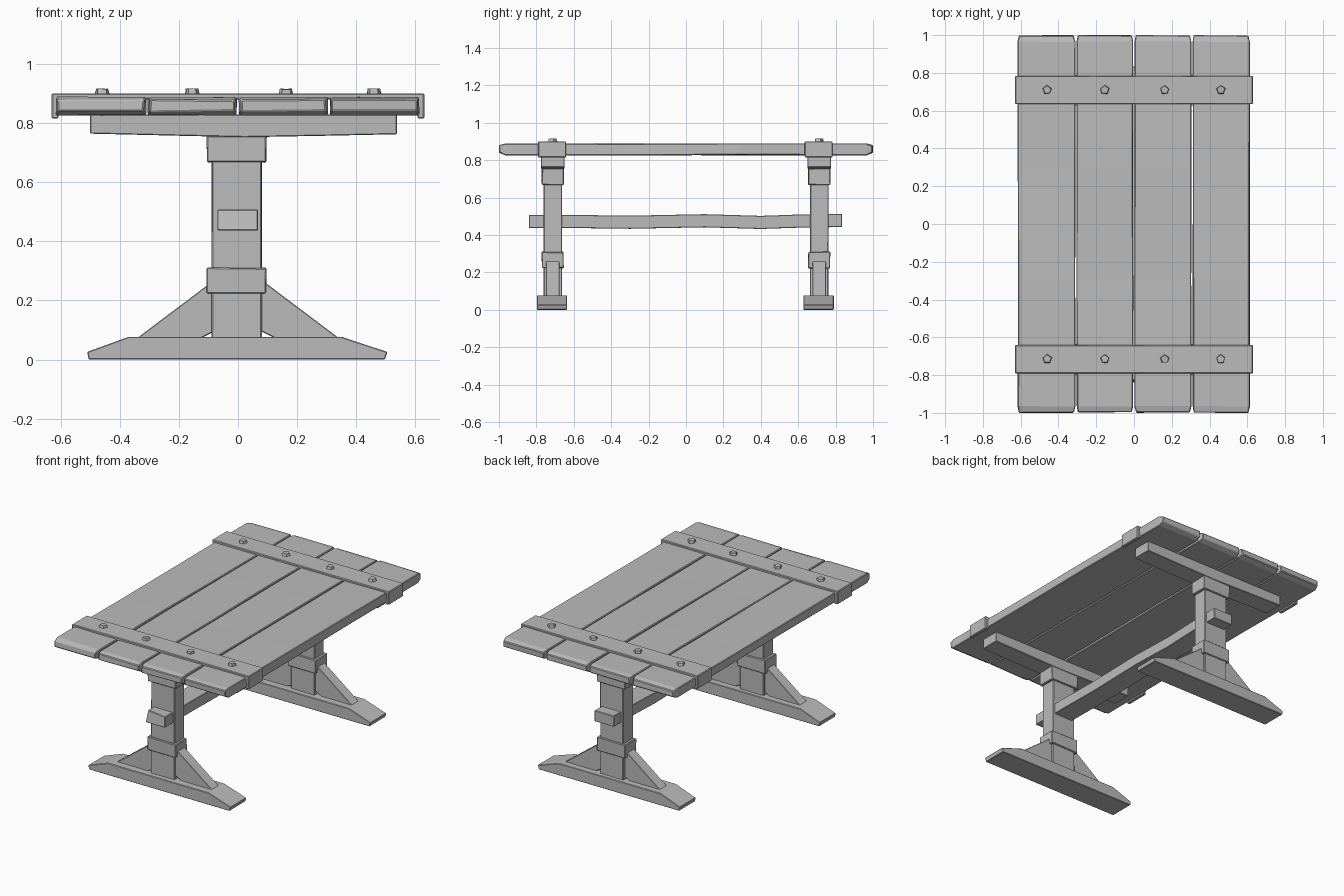
import bpy, bmesh, random
from mathutils import Vector

random.seed(4)
cube = bpy.data.objects.get("Cube")
if cube:
    bpy.data.objects.remove(cube, do_unlink=True)

grey = bpy.data.materials.new("plain grey wood")
grey.use_nodes = True
colour = (0.5, 0.5, 0.5, 1)
grey.diffuse_color = colour
grey.node_tree.nodes["Principled BSDF"].inputs["Base Color"].default_value = colour


def finish(name, bm, bevel=0, jitter=0):
    """Roughen the corners a little and turn the bmesh into an object."""
    for v in bm.verts:
        v.co += Vector([random.uniform(-jitter, jitter) for _ in range(3)])
    bmesh.ops.recalc_face_normals(bm, faces=bm.faces)
    mesh = bpy.data.meshes.new(name)
    bm.to_mesh(mesh)
    bm.free()
    mesh.materials.append(grey)
    obj = bpy.data.objects.new(name, mesh)
    bpy.context.collection.objects.link(obj)
    if bevel:
        mod = obj.modifiers.new("worn edges", "BEVEL")
        mod.width = bevel
        mod.segments = 1
    return obj


def loft(name, rings, bevel=0, jitter=0):
    """Skin a row of equal-sized point rings and cap both ends."""
    bm = bmesh.new()
    rows = [[bm.verts.new(p) for p in ring] for ring in rings]
    n = len(rows[0])
    for a, b in zip(rows, rows[1:]):
        for i in range(n):
            j = (i + 1) % n
            bm.faces.new((a[i], a[j], b[j], b[i]))
    bm.faces.new(rows[0])
    bm.faces.new(rows[-1])
    return finish(name, bm, bevel, jitter)


def slab(name, profile, y0, y1, bevel=0, jitter=0):
    """Extrude an x-z outline along y."""
    return loft(name, [[(x, y, z) for x, z in profile] for y in (y0, y1)], bevel, jitter)


def rect(x0, x1, z0, z1):
    return [(x0, z0), (x1, z0), (x1, z1), (x0, z1)]


def box(name, x0, x1, y0, y1, z0, z1, bevel=0.004, jitter=0.002):
    return slab(name, rect(x0, x1, z0, z1), y0, y1, bevel, jitter)


# Table top planks with tapered ends
for i, (x0, x1) in enumerate([(-.615, -.312), (-.303, -.006), (.004, .302), (.311, .612)]):
    rings = []
    for y, inset in ((-.998, .014), (-.965, 0), (-.3, 0), (.3, 0), (.965, 0), (.998, .014)):
        z0, z1 = .827 + inset, .888 - inset * .7
        rings.append([(x, y, z) for x, z in rect(x0 + inset / 2, x1 - inset / 2, z0, z1)])
    loft(f"top_plank_{i + 1}", rings, 0.004, 0.0025)

# Long stretcher with a gentle sag and one slanted end
rings = []
for y, lift in ((-.84, 0), (-.6, 0), (-.3, -.004), (.1, .004), (.4, -.005), (.6, .002), (.835, .005)):
    rings.append([(x, y, z + lift) for x, z in rect(-.07, .068, .437, .507)])
rings[0] = [(x, y + (.025 if z > .47 and x < 0 else 0), z) for x, y, z in rings[0]]
loft("stretcher", rings, 0.003)

# Each end: strap, nails, trestle and foot
for end, c in (("front", -.715), ("back", .71)):
    strap = [(-.63, .815), (-.63, .9), (.63, .9), (.63, .815), (.607, .815),
             (.607, .88), (-.607, .88), (-.607, .815)]
    slab(f"{end}_strap", strap, c - .076, c + .074, 0.004)

    for i, x in enumerate((-.46, -.155, .163, .46)):
        bm = bmesh.new()
        bmesh.ops.create_cone(bm, cap_ends=True, segments=5, radius1=.026, radius2=.021, depth=.018)
        bmesh.ops.translate(bm, verts=bm.verts, vec=(x, c, .906))
        finish(f"{end}_nail_{i + 1}", bm, 0, 0.002)

    beam = [(-.5, .764), (-.2, .757), (.02, .752), (.3, .757), (.538, .762),
            (.538, .829), (-.5, .829)]
    slab(f"{end}_crossbeam", beam, c - .06, c + .065, 0.003)
    box(f"{end}_post", -.088, .08, c - .046, c + .052, .06, .77)
    box(f"{end}_upper_collar", -.105, .096, c - .056, c + .062, .667, .756)
    box(f"{end}_lower_collar", -.105, .096, c - .057, c + .06, .222, .31)

    # Sloping braces
    for side, s in (("left", 1), ("right", -1)):
        brace = [(s * .345, .07), (s * .13, .07), (s * .07, .1), (s * .07, .275), (s * .09, .262)]
        slab(f"{end}_{side}_brace", brace, c - .034, c + .038, 0.003)

    foot = [(-.505, 0), (.497, 0), (.505, .026), (.35, .077), (-.37, .077), (-.51, .026)]
    slab(f"{end}_foot", foot, c - .082, c + .08, 0.003)
